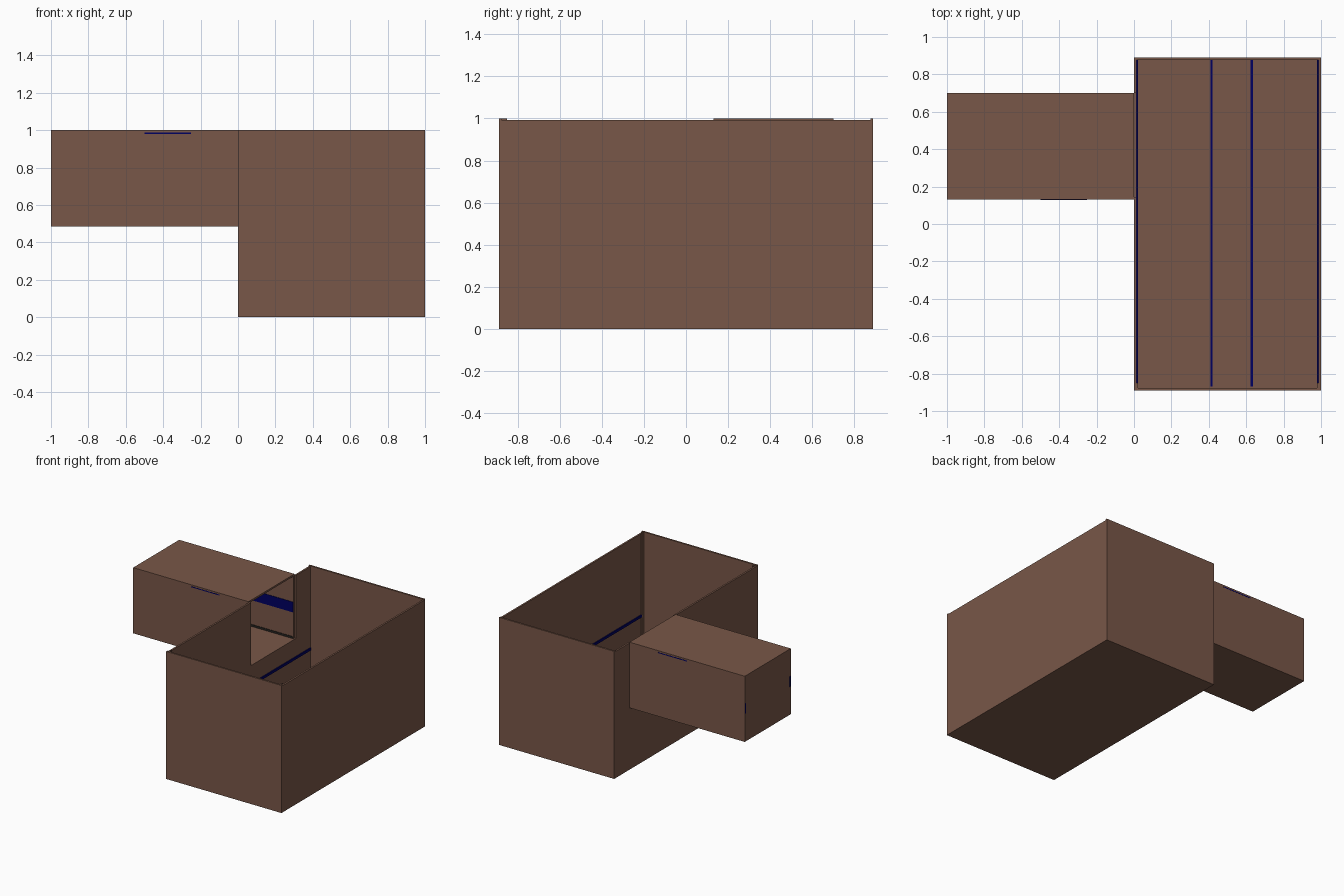
import bpy

if "Cube" in bpy.data.objects:
    bpy.data.objects.remove(bpy.data.objects["Cube"])


def material(name, rgb):
    m = bpy.data.materials.new(name)
    m.diffuse_color = (*rgb, 1)
    m.use_nodes = True
    m.node_tree.nodes["Principled BSDF"].inputs["Base Color"].default_value = m.diffuse_color
    return m


BROWN = material("brown_panel", (0.19, 0.095, 0.065))
BLUE = material("blue_strip", (0.0, 0.0, 0.12))
DARK = material("dark_trim", (0.02, 0.018, 0.015))


def box(name, x, y, z, mat=BROWN):
    """Axis-aligned box from (min, max) ranges."""
    bpy.ops.mesh.primitive_cube_add(
        size=1, location=[(a + b) / 2 for a, b in (x, y, z)])
    ob = bpy.context.object
    ob.name = name
    ob.scale = [b - a for a, b in (x, y, z)]
    bpy.ops.object.transform_apply(location=False, rotation=False, scale=True)
    ob.data.materials.append(mat)
    return ob


T = 0.014            # wall thickness
Y = 0.89             # half length of the room
C0, C1 = 0.13, 0.70  # corridor sides
CZ = 0.485           # corridor floor level
H = 0.993            # side wall height

# Room floor with a slightly raised centre panel
box("room_floor", (0, 1), (-Y, Y), (0, T))
box("floor_panel", (0.18, 0.75), (-Y + T, Y - T), (T, T + 0.002))

# Room walls; the left wall is split around the corridor opening
box("front_wall", (0, 1), (-Y, -Y + T), (T, 1))
box("back_wall", (0, 1), (Y - T, Y), (T, 1))
box("right_wall", (1 - T, 1), (-Y + T, Y - T), (T, H))
box("left_wall_front", (0, T), (-Y + T, C0 + T), (T, H))
box("left_wall_back", (0, T), (C1, Y - T), (T, H))
box("left_wall_below_opening", (0, T), (C0 + T, C1), (T, CZ + T))

# Corner posts at the front of the room
for side, x in (("left", (T, T + 0.008)), ("right", (0.978, 1 - T))):
    box(side + "_corner_post", x, (-Y + T, -0.85), (T, 1))

# Corridor shell
box("corridor_floor", (-1, 0), (C0, C1), (CZ, CZ + T))
box("corridor_ceiling", (-1, 0), (C0, C1), (1 - T, 1))
box("corridor_end", (-1, -1 + T), (C0 + T, C1 - T), (CZ + T, 1 - T))
for side, y in (("front", (C0, C0 + T)), ("back", (C1 - T, C1))):
    box("corridor_wall_" + side, (-1, 0), y, (CZ + T, 1 - T))

# Blue strips on the room floor and side walls
for i, x in enumerate((0.415, 0.63)):
    box(f"floor_strip_{i}", (x - 0.006, x + 0.006), (-0.87, 0.876), (T, T + 0.004), BLUE)
for side, x in (("left", (T, T + 0.007)), ("right", (0.979, 1 - T))):
    box("wall_strip_" + side, x, (-0.85, 0.876), (0.34, 0.36), BLUE)

# Blue bands, skirting and ceiling light in the corridor
for side, y, ys in (("front", C0 + T, 1), ("back", C1 - T, -1)):
    for part, z, mat in (("band", (0.705, 0.785), BLUE),
                         ("skirting", (CZ + T, CZ + T + 0.015), DARK)):
        box(f"corridor_{part}_{side}", (-1 + T, 0), sorted((y, y + ys * 0.004)), z, mat)
    # band ends showing on the closed end of the corridor
    box("band_end_" + side, (-1.001, -1), sorted((y, y - ys * T)), (0.705, 0.785), BLUE)
box("ceiling_light", (-0.5, -0.25), (C0 - 0.001, C1 + 0.001), (0.981, 0.988), BLUE)
